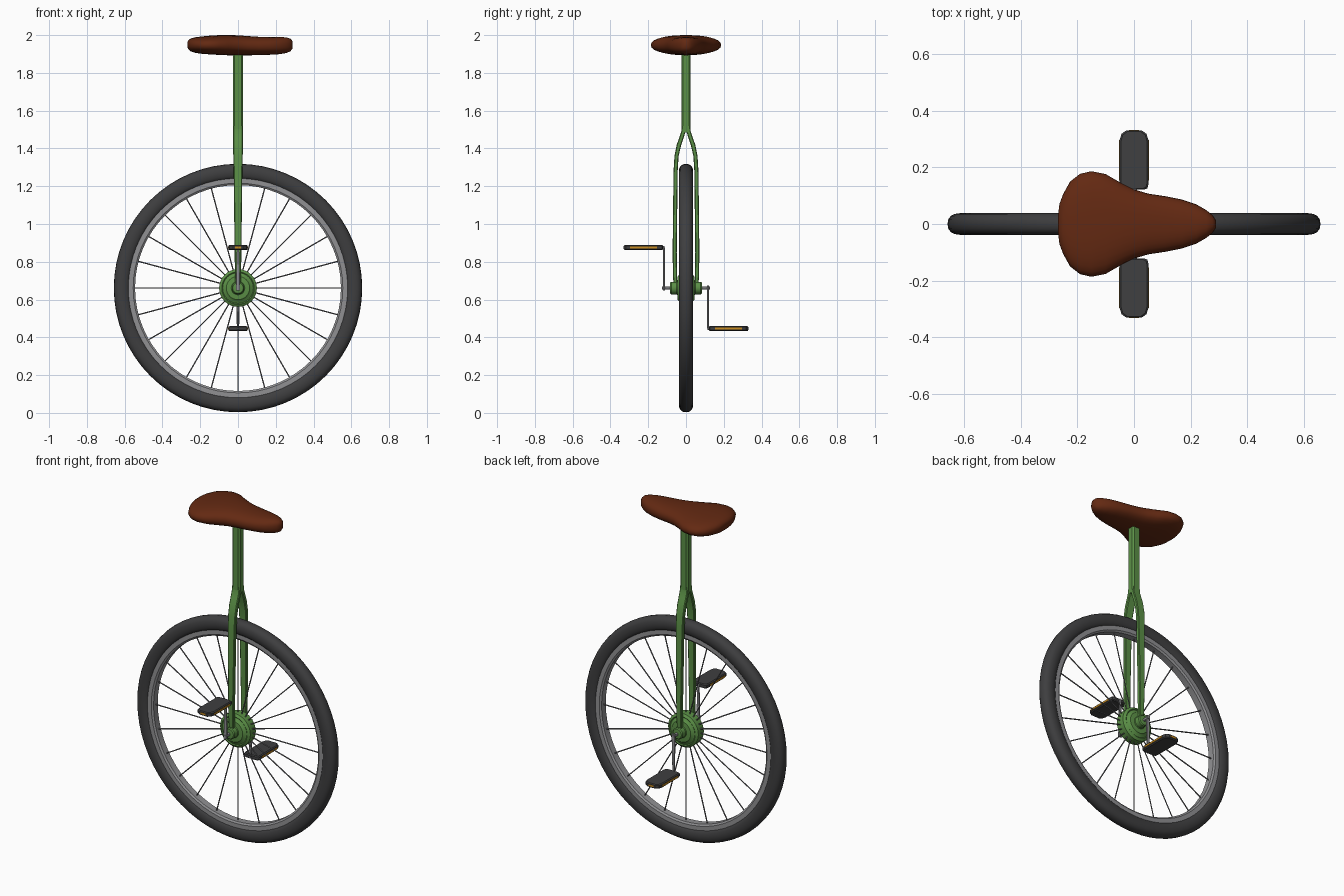
import bpy, bmesh, math
from math import sin, cos, pi, radians
from mathutils import Vector

if "Cube" in bpy.data.objects:
    bpy.data.objects.remove(bpy.data.objects["Cube"])

HUB_Z = 0.661


def material(name, rgb):
    m = bpy.data.materials.new(name)
    m.diffuse_color = (*rgb, 1)
    m.use_nodes = True
    m.node_tree.nodes["Principled BSDF"].inputs["Base Color"].default_value = m.diffuse_color
    return m


GREEN = material("frame green", (0.105, 0.28, 0.062))
RUBBER = material("tyre rubber", (0.048, 0.048, 0.05))
METAL = material("rim metal", (0.28, 0.28, 0.29))
STEEL = material("spoke steel", (0.17, 0.17, 0.18))
BLACK = material("pedal black", (0.05, 0.05, 0.052))
AMBER = material("reflector amber", (0.6, 0.27, 0.015))
BROWN = material("seat leather", (0.125, 0.022, 0.006))


def finish(name, bm, mat, angle=30):
    bmesh.ops.recalc_face_normals(bm, faces=bm.faces)
    me = bpy.data.meshes.new(name)
    bm.to_mesh(me)
    bm.free()
    me.materials.append(mat)
    for p in me.polygons:
        p.use_smooth = True
    me.set_sharp_from_angle(angle=radians(angle))
    ob = bpy.data.objects.new(name, me)
    bpy.context.collection.objects.link(ob)
    return ob


def loft(bm, rings, closed=False):
    """Skin a list of equal point rings, capping both ends unless closed."""
    vs = [[bm.verts.new(p) for p in r] for r in rings]
    n = len(vs[0])
    for i in range(len(vs) if closed else len(vs) - 1):
        a, b = vs[i], vs[(i + 1) % len(vs)]
        for j in range(n):
            k = (j + 1) % n
            bm.faces.new((a[j], a[k], b[k], b[j]))
    if not closed:
        bm.faces.new(vs[0])
        bm.faces.new(vs[-1])


def ring(r, y, segs):
    return [(r * cos(2 * pi * i / segs), y, HUB_Z + r * sin(2 * pi * i / segs))
            for i in range(segs)]


def lathe(name, profile, mat, segs, closed, angle=30):
    bm = bmesh.new()
    loft(bm, [ring(r, y, segs) for r, y in profile], closed)
    return finish(name, bm, mat, angle)


def spow(v, e):
    return math.copysign(abs(v) ** e, v)


def octagon(hx, hy, cy, z):
    """Chamfered rectangle in the xy plane."""
    c = min(hx, hy) * 0.35
    return [(x, cy + y, z) for x, y in (
        (hx, -hy + c), (hx, hy - c), (hx - c, hy), (-hx + c, hy),
        (-hx, hy - c), (-hx, -hy + c), (-hx + c, -hy), (hx - c, -hy))]


def box(bm, lo, hi):
    loft(bm, [[(lo[0], lo[1], z), (hi[0], lo[1], z), (hi[0], hi[1], z), (lo[0], hi[1], z)]
              for z in (lo[2], hi[2])])


def rod(bm, a, b, r, segs):
    a, b = Vector(a), Vector(b)
    d = (b - a).normalized()
    u = d.orthogonal().normalized()
    v = d.cross(u)
    loft(bm, [[p + r * (cos(2 * pi * i / segs) * u + sin(2 * pi * i / segs) * v)
               for i in range(segs)] for p in (a, b)])


# Tyre and rim
tyre = [(0.614 + 0.0435 * spow(cos(t), 0.85), 0.038 * spow(sin(t), 0.85))
        for t in (2 * pi * i / 16 for i in range(16))]
lathe("tyre", tyre, RUBBER, 64, True, 50)
rim = [(0.545, -0.02), (0.545, 0.02), (0.555, 0.027), (0.59, 0.027),
       (0.59, -0.027), (0.555, -0.027)]
lathe("rim", rim, METAL, 64, True)

# Spokes
bm = bmesh.new()
for i in range(24):
    a = 2 * pi * i / 24
    rod(bm, (0.08 * cos(a), 0, HUB_Z + 0.08 * sin(a)),
        (0.55 * cos(a), 0, HUB_Z + 0.55 * sin(a)), 0.0035, 6)
finish("spokes", bm, STEEL)

# Stepped hub with bearing barrels, symmetric about y = 0
half = [(0.1, 0.026), (0.086, 0.036), (0.081, 0.032), (0.067, 0.039), (0.062, 0.044),
        (0.036, 0.046), (0.033, 0.05), (0.033, 0.078), (0.028, 0.084), (0.012, 0.086)]
lathe("hub", [(r, -y) for r, y in reversed(half)] + half, GREEN, 32, False)

# Axle
bm = bmesh.new()
rod(bm, (0, -0.126, HUB_Z), (0, 0.126, HUB_Z), 0.009, 12)
finish("axle", bm, METAL)

# Fork legs: (z, centre y, half x, half y)
path = [(0.675, 0.055, 0.014, 0.010), (0.72, 0.058, 0.016, 0.011), (0.85, 0.060, 0.018, 0.011),
        (1.28, 0.055, 0.023, 0.011), (1.36, 0.050, 0.025, 0.011), (1.42, 0.037, 0.026, 0.012),
        (1.46, 0.023, 0.026, 0.012), (1.49, 0.014, 0.026, 0.011), (1.52, 0.011, 0.025, 0.011)]
for side, label in ((-1, "front"), (1, "back")):
    bm = bmesh.new()
    loft(bm, [octagon(hx, hy, side * cy, z) for z, cy, hx, hy in path])
    finish(label + "_fork_leg", bm, GREEN, 25)

# Seat post
bm = bmesh.new()
loft(bm, [octagon(0.026, 0.024, 0, z) for z in (1.485, 1.93)])
finish("seat_post", bm, GREEN, 25)

# Cranks, pedals and reflectors: front one up, back one down
for side, label in ((-1, "front"), (1, "back")):
    zp = HUB_Z - side * 0.215

    bm = bmesh.new()
    loft(bm, [octagon(hx, 0.0045, side * 0.117, z) for hx, z in
              ((0.011, HUB_Z + side * 0.014), (0.011, HUB_Z - side * 0.01), (0.006, zp))])
    rod(bm, (0, side * 0.113, zp), (0, side * 0.135, zp), 0.007, 8)
    finish(label + "_crank", bm, METAL)

    outline = [(0.036, 0.121), (0.047, 0.126), (0.051, 0.14), (0.051, 0.295),
               (0.044, 0.318), (0.027, 0.33)]
    outline += [(-x, y) for x, y in reversed(outline)]
    bm = bmesh.new()
    loft(bm, [[(x * s, side * (0.2255 + (y - 0.2255) * t), zp + dz) for x, y in outline]
              for dz, s, t in ((-0.013, 0.9, 0.955), (-0.008, 1, 1), (0.008, 1, 1), (0.013, 0.9, 0.955))])
    finish(label + "_pedal", bm, BLACK, 25)

    bm = bmesh.new()
    for sx in (-1, 1):
        box(bm, (sx * 0.0515 - 0.002, side * 0.225 - 0.072, zp - 0.005),
            (sx * 0.0515 + 0.002, side * 0.225 + 0.072, zp + 0.005))
    box(bm, (-0.017, side * 0.330 - 0.002, zp - 0.005), (0.017, side * 0.330 + 0.002, zp + 0.005))
    finish(label + "_reflectors", bm, AMBER)

# Seat: stations along x (x, half width, bottom z, top z)
stations = [(-0.268, 0.03, 1.938, 1.962), (-0.263, 0.07, 1.925, 1.973), (-0.25, 0.105, 1.914, 1.982),
            (-0.225, 0.15, 1.906, 1.989), (-0.19, 0.177, 1.901, 1.993), (-0.15, 0.186, 1.898, 1.997),
            (-0.10, 0.176, 1.895, 2.0), (-0.05, 0.147, 1.893, 2.0), (0.0, 0.122, 1.893, 1.999),
            (0.05, 0.107, 1.893, 1.995), (0.11, 0.098, 1.894, 1.991), (0.17, 0.086, 1.896, 1.99),
            (0.22, 0.069, 1.899, 1.99), (0.255, 0.049, 1.905, 1.988), (0.277, 0.031, 1.914, 1.981),
            (0.289, 0.013, 1.93, 1.968)]
bm = bmesh.new()
loft(bm, [[(x, w * spow(cos(t), 0.85), (lo + hi) / 2 + (hi - lo) / 2 * spow(sin(t), 0.85))
           for t in (2 * pi * i / 28 for i in range(28))] for x, w, lo, hi in stations])
finish("seat", bm, BROWN, 80)
